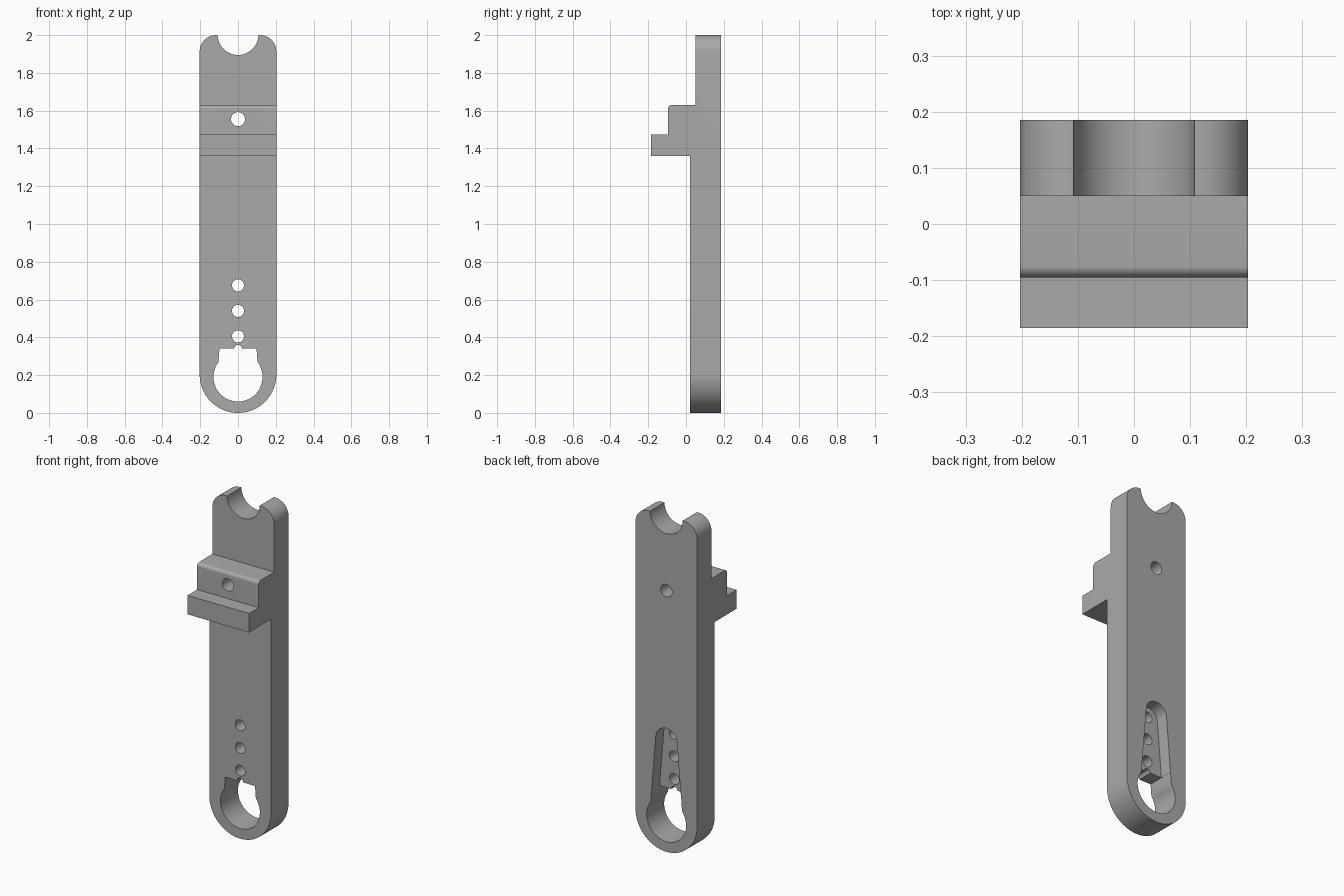
import bpy, bmesh
from math import sin, cos, pi, radians, sqrt

default_cube = bpy.data.objects.get("Cube")
if default_cube:
    bpy.data.objects.remove(default_cube, do_unlink=True)

HALF = 0.203      # half width of the arm
BACK = 0.185      # back face depth
BORE_Z, BORE_R = 0.19, 0.13

grey = bpy.data.materials.new("plain grey")
grey.use_nodes = True
GREY = (0.4, 0.4, 0.4, 1)
grey.diffuse_color = GREY
grey.node_tree.nodes["Principled BSDF"].inputs["Base Color"].default_value = GREY


def arc(cx, cz, r, start, end, steps=16):
    """Points along an arc, angles in degrees."""
    angles = [radians(start + (end - start) * i / steps) for i in range(steps + 1)]
    return [(cx + r * cos(a), cz + r * sin(a)) for a in angles]


def prism(name, outline, low, high, axis):
    """Extrude a closed outline along x (outline is y, z) or y (outline is x, z)."""
    bm = bmesh.new()
    place = (lambda u, v: (low, u, v)) if axis == "x" else (lambda u, v: (u, low, v))
    face = bm.faces.new([bm.verts.new(place(u, v)) for u, v in outline])
    moved = bmesh.ops.extrude_face_region(bm, geom=[face])["geom"]
    shift = (high - low, 0, 0) if axis == "x" else (0, high - low, 0)
    bmesh.ops.translate(bm, vec=shift, verts=[v for v in moved if isinstance(v, bmesh.types.BMVert)])
    bmesh.ops.recalc_face_normals(bm, faces=bm.faces)
    mesh = bpy.data.meshes.new(name)
    bm.to_mesh(mesh)
    bm.free()
    mesh.materials.append(grey)
    obj = bpy.data.objects.new(name, mesh)
    bpy.context.collection.objects.link(obj)
    return obj


def combine(target, tool, operation):
    """Apply a boolean and remove the tool."""
    mod = target.modifiers.new("cut", "BOOLEAN")
    mod.operation, mod.object, mod.solver = operation, tool, "EXACT"
    bpy.context.view_layer.objects.active = target
    bpy.ops.object.modifier_apply(modifier=mod.name)
    bpy.data.objects.remove(tool, do_unlink=True)


def drill(target, z, r):
    combine(target, prism("drill", arc(0, z, r, 0, 352.5, 47), -1, 1, "y"), "DIFFERENCE")


# Side profile with the stepped clamp block on the front
side = [(BACK, 0), (BACK, 2), (0.05, 2), (0.05, 1.63)]
side += arc(-0.075, 1.61, 0.02, 90, 180, 8)
side += [(-0.095, 1.473), (-BACK, 1.473), (-BACK, 1.36), (0.02, 1.36), (0.02, 0)]
arm = prism("arm", side, -HALF, HALF, "x")

# Rounded end and top corners
corner = 0.087
front = arc(0, HALF, HALF, 180, 360, 64)
front += arc(HALF - corner, 2 - corner, corner, 0, 90)
front += arc(corner - HALF, 2 - corner, corner, 90, 180)
combine(arm, prism("outline", front, -1, 1, "y"), "INTERSECT")

# Tapered pocket in the back, and the opening that runs right through
tip_z, tip_r, foot_x, foot_z = 0.665, 0.07, 0.105, 0.25
pocket = [(-foot_x, foot_z), (foot_x, foot_z)] + arc(0, tip_z, tip_r, 5, 175, 24)
combine(arm, prism("pocket", pocket, 0.11, 1, "y"), "DIFFERENCE")
slot = [(-foot_x, foot_z), (foot_x, foot_z), (0.098, 0.34), (-0.098, 0.34)]
combine(arm, prism("slot", slot, -1, 1, "y"), "DIFFERENCE")

# Large bore, top notch, row of small holes and block hole
for z, r in [(BORE_Z, BORE_R), (2.003, 0.108), (0.34, 0.02),
             (0.405, 0.032), (0.54, 0.032), (0.675, 0.032), (1.555, 0.037)]:
    drill(arm, z, r)

bpy.ops.object.select_all(action="DESELECT")
arm.select_set(True)
bpy.context.view_layer.objects.active = arm
bpy.ops.object.shade_smooth_by_angle(angle=radians(30))
